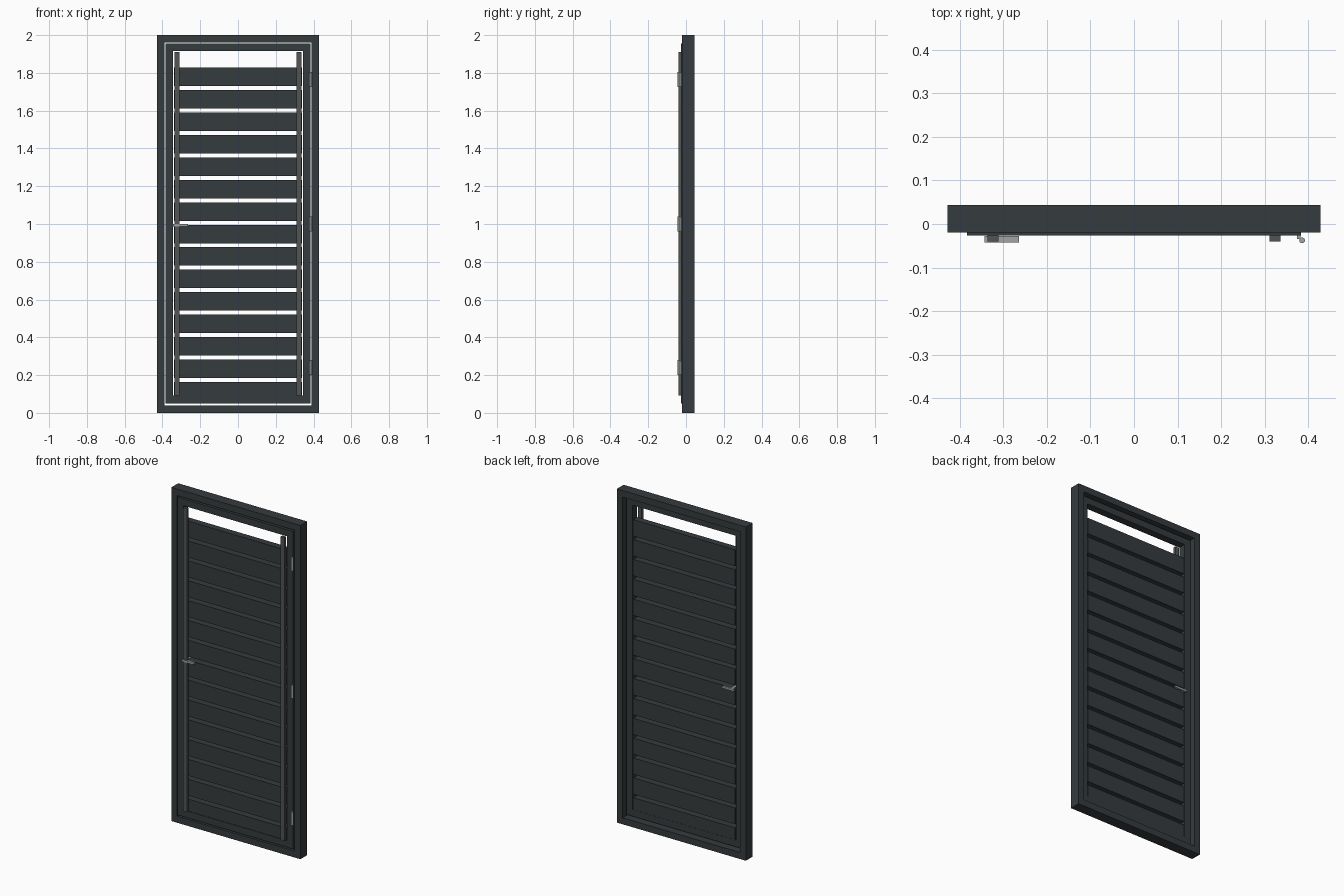
import bpy, bmesh

if "Cube" in bpy.data.objects:
    bpy.data.objects.remove(bpy.data.objects["Cube"])


def material(name, rgb):
    m = bpy.data.materials.new(name)
    m.diffuse_color = (*rgb, 1)
    m.use_nodes = True
    m.node_tree.nodes["Principled BSDF"].inputs["Base Color"].default_value = m.diffuse_color
    return m


ANTHRACITE = material("anthracite", (0.036, 0.044, 0.048))
DARK_GREY = material("dark_grey", (0.085, 0.09, 0.09))
STEEL = material("steel", (0.36, 0.37, 0.37))


def finish(name, bm, mat):
    bmesh.ops.recalc_face_normals(bm, faces=bm.faces)
    me = bpy.data.meshes.new(name)
    bm.to_mesh(me)
    bm.free()
    me.materials.append(mat)
    ob = bpy.data.objects.new(name, me)
    bpy.context.collection.objects.link(ob)
    return ob


def box(name, x, y, z, mat):
    bm = bmesh.new()
    bmesh.ops.create_cube(bm, size=1)
    for v in bm.verts:
        v.co = [(a + b) / 2 + c * (b - a) for (a, b), c in zip((x, y, z), v.co)]
    return finish(name, bm, mat)


def ring(name, half, z, width, y, mat):
    """Mitred rectangular frame: outer half width, z range, member width, y range."""
    bm = bmesh.new()
    corners = ((-1, 0), (1, 0), (1, 1), (-1, 1))
    loops = []
    for inset, yy in ((0, y[0]), (width, y[0]), (width, y[1]), (0, y[1])):
        zs = (z[0] + inset, z[1] - inset)
        loops.append([bm.verts.new((s * (half - inset), yy, zs[t])) for s, t in corners])
    for a, b in zip(loops, loops[1:] + loops[:1]):
        for i in range(4):
            j = (i + 1) % 4
            bm.faces.new((a[i], a[j], b[j], b[i]))
    return finish(name, bm, mat)


# Fixed outer frame and the door leaf frame, with a thin gap between them
ring("outer_frame", 0.428, (0, 2), 0.039, (-0.020, 0.044), ANTHRACITE)
ring("door_leaf_frame", 0.383, (0.051, 1.955), 0.040, (-0.026, 0.018), ANTHRACITE)

# Horizontal slats, the lowest one resting on the bottom rail
for i in range(15):
    top = 1.829 - 0.119 * i
    box(f"slat_{i + 1}", (-0.338, 0.338), (-0.023, 0.017),
        (max(top - 0.098, 0.091), top), ANTHRACITE)

# Upright bars in front of the slats
for side, s in (("left", -1), ("right", 1)):
    box(f"upright_bar_{side}", sorted((s * 0.311, s * 0.336)), (-0.040, -0.023),
        (0.092, 1.910), DARK_GREY)

# Lever handles on both sides, with a spindle through the leaf
for side, y in (("front", (-0.043, -0.028)), ("back", (0.024, 0.036))):
    box(f"handle_{side}", (-0.343, -0.264), y, (0.988, 1.000), STEEL)
box("handle_spindle", (-0.330, -0.318), (-0.028, 0.024), (0.989, 0.999), STEEL)

# Hinge barrels on the right edge
for i, z in enumerate((0.24, 1.0, 1.765)):
    bpy.ops.mesh.primitive_cylinder_add(vertices=20, radius=0.0065, depth=0.078,
                                        location=(0.386, -0.0375, z))
    hinge = bpy.context.object
    hinge.name = f"hinge_{i + 1}"
    hinge.data.materials.append(STEEL)
    bpy.ops.object.shade_smooth_by_angle()
    # Small leaf joining the barrel to the door
    box(f"hinge_leaf_{i + 1}", (0.374, 0.382), (-0.034, -0.026), (z - 0.036, z + 0.036), STEEL)
